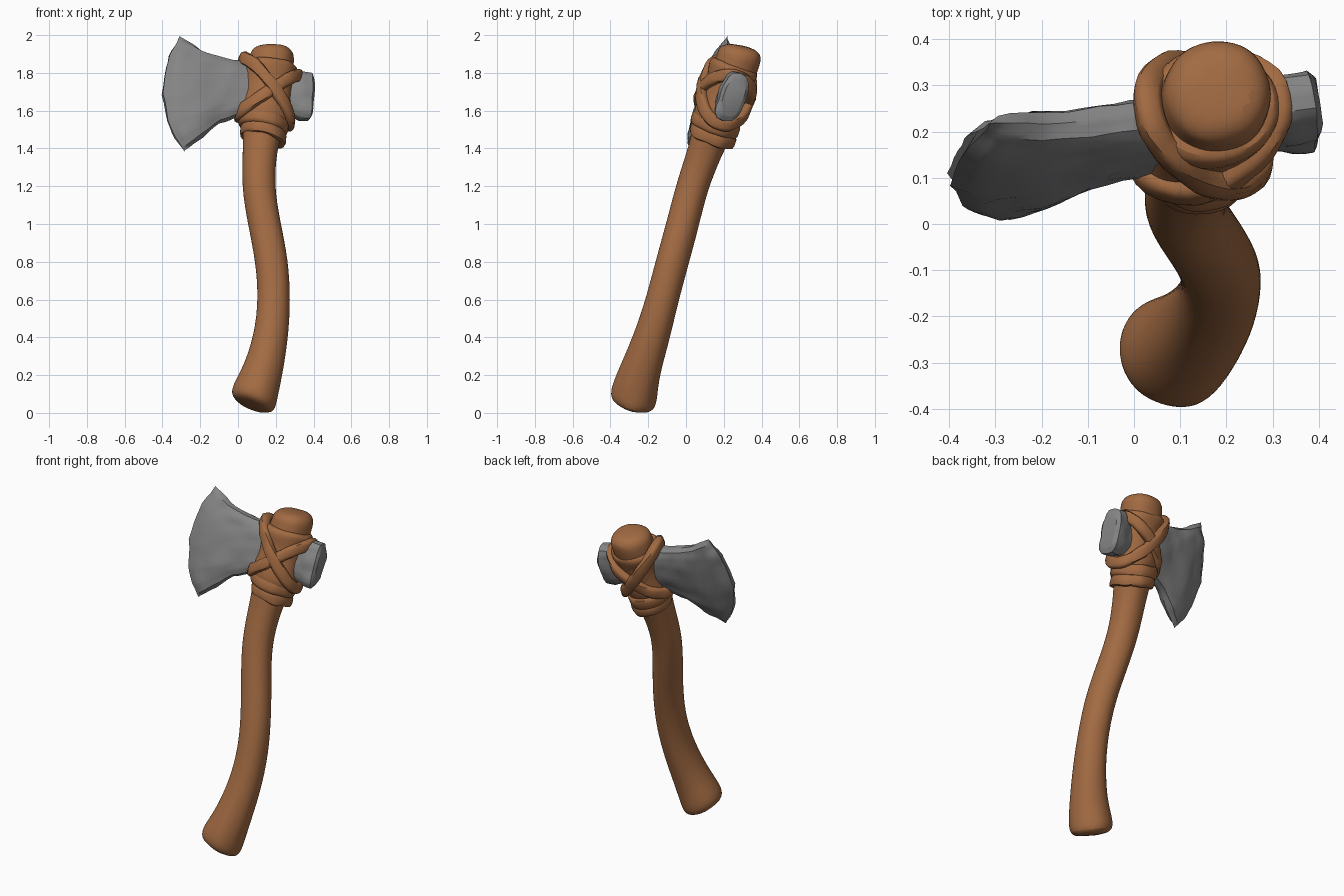
import bpy, bmesh, math
from mathutils import Vector, noise

old = bpy.data.objects.get("Cube")
if old:
    bpy.data.objects.remove(old, do_unlink=True)


def material(name, color):
    m = bpy.data.materials.new(name)
    m.use_nodes = True
    m.diffuse_color = (*color, 1)
    m.node_tree.nodes["Principled BSDF"].inputs["Base Color"].default_value = (*color, 1)
    return m


BROWN = material("warm brown", (0.36, 0.145, 0.055))
GREY = material("stone grey", (0.235, 0.235, 0.235))


def loft(name, rings, mat, closed=False, cuts=0, rough=0.0, subsurf=0, angle=40):
    """Skin a list of point rings, optionally dented and smoothed."""
    bm = bmesh.new()
    rows = [[bm.verts.new(p) for p in ring] for ring in rings]
    n = len(rows[0])
    pairs = list(zip(rows, rows[1:]))
    if closed:
        pairs.append((rows[-1], rows[0]))
    else:
        bm.faces.new(rows[0])
        bm.faces.new(rows[-1])
    for a, b in pairs:
        for i in range(n):
            j = (i + 1) % n
            bm.faces.new((a[i], a[j], b[j], b[i]))
    if cuts:
        bmesh.ops.subdivide_edges(bm, edges=bm.edges[:], cuts=cuts, use_grid_fill=True)
    bmesh.ops.recalc_face_normals(bm, faces=bm.faces[:])
    bm.normal_update()
    for v in bm.verts:
        v.co += v.normal * rough * noise.noise(v.co * 14)
    mesh = bpy.data.meshes.new(name)
    bm.to_mesh(mesh)
    bm.free()
    mesh.materials.append(mat)
    ob = bpy.data.objects.new(name, mesh)
    bpy.context.collection.objects.link(ob)
    if subsurf:
        ob.modifiers.new("smooth", 'SUBSURF').levels = subsurf
        ob.modifiers["smooth"].render_levels = subsurf
    bpy.ops.object.select_all(action='DESELECT')
    ob.select_set(True)
    bpy.context.view_layer.objects.active = ob
    bpy.ops.object.shade_smooth_by_angle(angle=math.radians(angle))
    return ob


def circle(count):
    return [(math.cos(2 * math.pi * i / count), math.sin(2 * math.pi * i / count))
            for i in range(count)]


# Handle: curved branch, centre and radius at each station
path = [(0.07, -0.29, 0.035, 0.085), (0.078, -0.284, 0.058, 0.122),
        (0.092, -0.272, 0.11, 0.122), (0.13, -0.243, 0.22, 0.106),
        (0.175, -0.182, 0.4, 0.091), (0.192, -0.127, 0.6, 0.086),
        (0.18, -0.075, 0.8, 0.085), (0.14, -0.02, 1.0, 0.085),
        (0.106, 0.036, 1.2, 0.085), (0.119, 0.105, 1.4, 0.091),
        (0.133, 0.15, 1.52, 0.108), (0.155, 0.215, 1.7, 0.116),
        (0.18, 0.279, 1.87, 0.117), (0.184, 0.288, 1.91, 0.113),
        (0.186, 0.295, 1.945, 0.075)]
rings = []
for k, (x, y, z, r) in enumerate(path):
    a, b = path[max(k - 1, 0)], path[min(k + 1, len(path) - 1)]
    t = Vector(b[:3]) - Vector(a[:3])
    if k < 3:
        t = Vector((0.42, 0.3, 1))
    t.normalize()
    u = Vector((0, 1, 0)).cross(t).normalized()
    v = t.cross(u)
    rings.append([Vector((x, y, z)) + (u * c + v * s) * r * 1.045 for c, s in circle(14)])
loft("handle", rings, BROWN, rough=0.01, subsurf=2, angle=50)


# Axe head: stations from cutting edge to poll, all on one leaning plane
# top x, top z, bottom x, bottom z, outward bow, half thickness
stations = [(-0.31, 1.995, -0.285, 1.38, -0.1, 0.012),
            (-0.28, 1.975, -0.26, 1.4, -0.085, 0.04),
            (-0.2, 1.925, -0.19, 1.46, -0.03, 0.058),
            (-0.1, 1.885, -0.1, 1.53, 0, 0.056),
            (0.0, 1.865, 0.0, 1.57, 0, 0.056),
            (0.27, 1.765, 0.27, 1.575, 0, 0.058),
            (0.33, 1.805, 0.33, 1.545, 0, 0.066),
            (0.385, 1.795, 0.37, 1.545, 0.005, 0.066),
            (0.395, 1.765, 0.385, 1.575, 0.008, 0.05)]
rings = []
for tx, tz, bx, bz, bow, half in stations:
    ring = []
    for c, s in circle(16):
        h = math.copysign(abs(c) ** 0.8, c)
        w = math.copysign(abs(s) ** 0.65, s)
        f = (h + 1) / 2
        x = bx + (tx - bx) * f + bow * (1 - h * h)
        z = bz + (tz - bz) * f
        ring.append((x - 0.2 * half * w,
                     0.177 + 0.2 * x + 0.34 * (z - 1.69) + half * w,
                     z - 0.3 * half * w))
    rings.append(ring)
loft("axe_head", rings, GREY, cuts=2, rough=0.01, angle=35)


# Bindings share one axis that leans with the top of the handle
UP = Vector((0.1, 0.35, 1)).normalized()
SIDE = Vector((1, 0.19, 0))
SIDE = (SIDE - UP * SIDE.dot(UP)).normalized()
BACK = UP.cross(SIDE)

# Leather sleeve: waisted wrap under the straps, height along the axis and radius
sleeve = [(-0.2, 0.112), (-0.16, 0.126), (-0.11, 0.134), (-0.04, 0.124), (0.04, 0.124),
          (0.1, 0.138), (0.135, 0.143), (0.155, 0.13), (0.158, 0.1)]
loft("leather_sleeve",
     [[Vector((0.157, 0.21, 1.7)) + UP * h + SIDE * r * 1.06 * c + BACK * r * 0.97 * s
       for c, s in circle(20)] for h, r in sleeve],
     BROWN, rough=0.012, subsurf=1, angle=50)


def strap(name, centre, rx, ry, tilt, width, thick, depth):
    """Closed band; tilt is the rise towards +x, depth the inward thickness."""
    centre = Vector(centre)
    rings = []
    for c, s in circle(36):
        p = centre + SIDE * rx * c + BACK * ry * s + UP * tilt * c
        along = (SIDE * -rx * s + BACK * ry * c - UP * tilt * s).normalized()
        out = (SIDE * c / rx + BACK * s / ry)
        out = (out - along * out.dot(along)).normalized()
        across = along.cross(out)
        rings.append([p + across * width * math.copysign(abs(a) ** 0.7, a)
                      + out * (thick if b > 0 else depth) * math.copysign(abs(b) ** 0.7, b)
                      for a, b in circle(10)])
    loft(name, rings, BROWN, closed=True, rough=0.008, angle=50)


strap("cross_strap_outer", (0.152, 0.212, 1.7), 0.15, 0.142, -0.16, 0.034, 0.02, 0.04)
strap("cross_strap_inner", (0.162, 0.208, 1.68), 0.15, 0.134, 0.13, 0.034, 0.02, 0.04)
strap("collar_upper", (0.136, 0.157, 1.53), 0.113, 0.113, -0.012, 0.036, 0.02, 0.03)
strap("collar_lower", (0.134, 0.142, 1.475), 0.105, 0.107, -0.015, 0.034, 0.02, 0.03)
